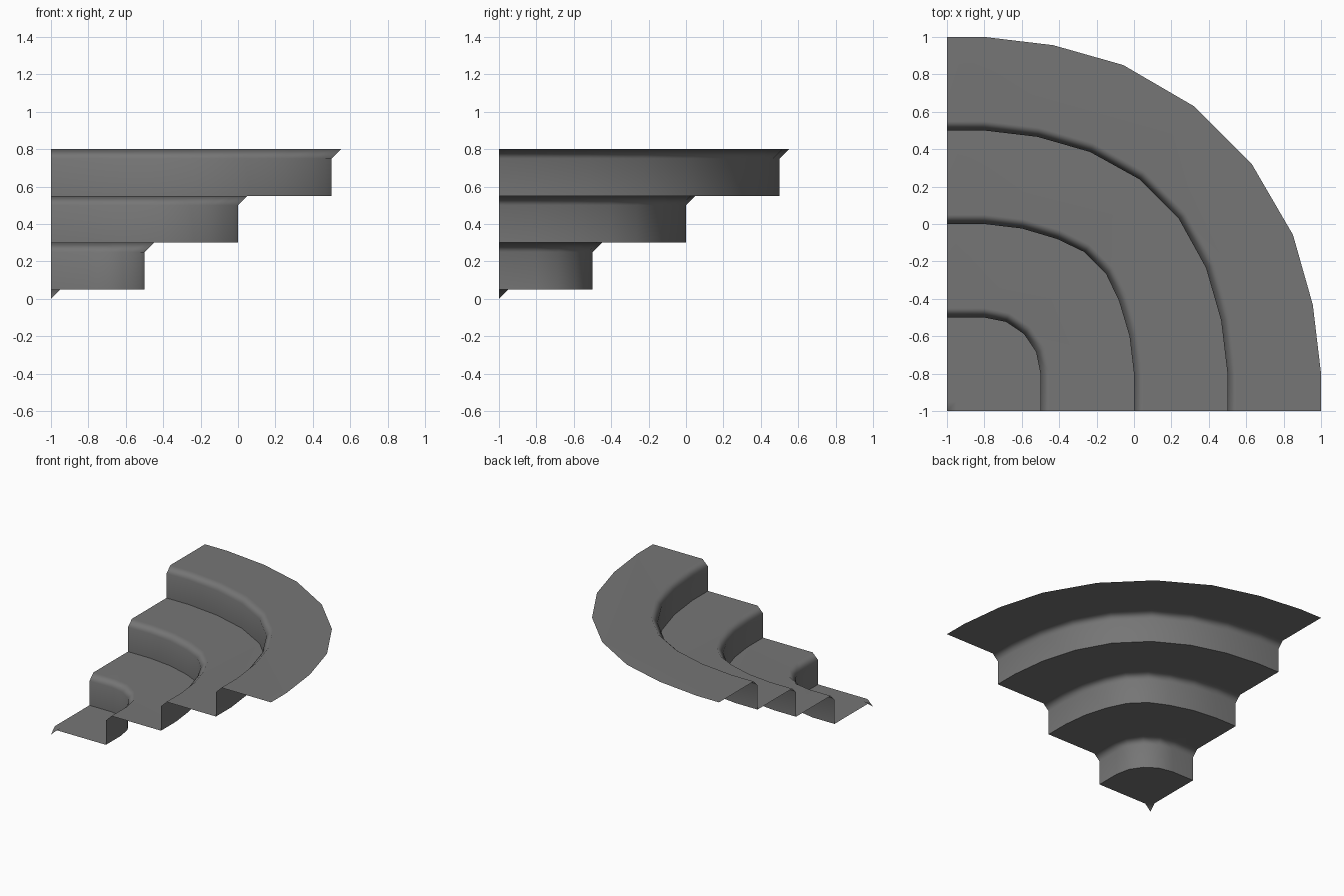
import bpy, bmesh, math

if "Cube" in bpy.data.objects:
    bpy.data.objects.remove(bpy.data.objects["Cube"])

grey = bpy.data.materials.new("stair grey")
grey.diffuse_color = (0.18, 0.18, 0.18, 1)
grey.use_nodes = True
grey.node_tree.nodes["Principled BSDF"].inputs["Base Color"].default_value = grey.diffuse_color

CORNER = -1.0
BEVEL = 0.05


def ring(r):
    """Rounded quarter outline at distance r from the corner."""
    if r < 0.1:
        pts = [(r, r)]
    elif r < 0.8:
        # small step: straight ends and a four-sided arc
        pts = [(0.2 + (r - 0.2) * math.sin(math.pi / 8 * k),
                0.2 + (r - 0.2) * math.cos(math.pi / 8 * k)) for k in range(5)]
    else:
        # larger steps: straight ends and a seven-sided sweep
        half = [(0.2, r), (0.234 + 0.167 * r, 0.98 * r - 0.004),
                (0.236 + 0.353 * r, 0.93 * r - 0.01),
                (0.15 + 0.585 * r, 0.07 + 0.78 * r)]
        pts = half + [(y, x) for x, y in reversed(half)]
    return [(0, r)] + pts + [(r, 0)]


def add_ring(bm, pts, z):
    return [bm.verts.new((CORNER + x, CORNER + y, z)) for x, y in pts]


def add_step(name, r, z):
    bm = bmesh.new()
    nose_r = r + BEVEL
    top_pts = ring(nose_r)
    top = add_ring(bm, top_pts, z + BEVEL)
    n = len(top) - 1
    if r == 0:
        # lowest edge starts at the corner tip
        tip = bm.verts.new((CORNER, CORNER, 0))
        for i in range(n):
            bm.faces.new((tip, top[i + 1], top[i]))
    else:
        # riser and rounded nosing
        low = add_ring(bm, ring(r), z - 0.2)
        mid = add_ring(bm, ring(r), z)
        for a, b in ((low, mid), (mid, top)):
            for i in range(n):
                bm.faces.new((a[i], a[i + 1], b[i + 1], b[i]))
    # flat tread out to the next riser
    outer = add_ring(bm, ring(r + 0.5), z + BEVEL)
    bm.faces.new(top + outer[::-1])

    mesh = bpy.data.meshes.new(name)
    bm.to_mesh(mesh)
    bm.free()
    mesh.materials.append(grey)
    ob = bpy.data.objects.new(name, mesh)
    bpy.context.collection.objects.link(ob)
    bpy.ops.object.select_all(action='DESELECT')
    ob.select_set(True)
    bpy.context.view_layer.objects.active = ob
    bpy.ops.object.shade_smooth_by_angle(angle=math.radians(60))
    # keep the broad treads flat-looking beside the soft nosing
    mod = ob.modifiers.new("flat treads", 'WEIGHTED_NORMAL')
    mod.keep_sharp = True


for i, name in enumerate(("bottom_step", "second_step", "third_step", "top_step")):
    add_step(name, 0.5 * i, 0.25 * i)
